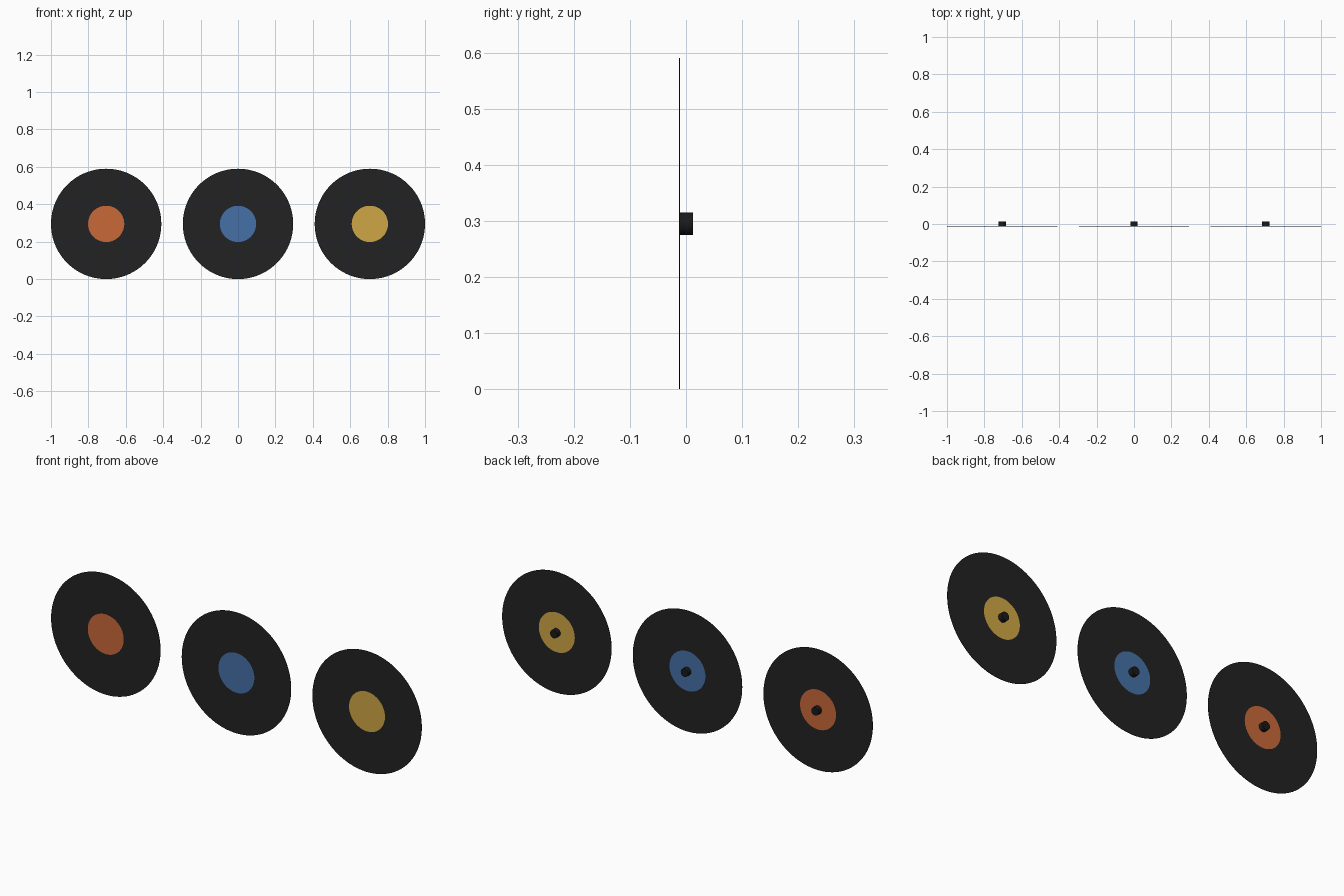
import bpy
import bmesh
from math import pi
from mathutils import Matrix, Vector

cube = bpy.data.objects.get("Cube")
if cube:
    bpy.data.objects.remove(cube)

RADIUS, LABEL, PEG = 0.295, 0.097, 0.02
FRONT, BACK, THICK = -0.0125, 0.0125, 0.0015


def material(name, rgb):
    mat = bpy.data.materials.new(name)
    mat.use_nodes = True
    colour = (*rgb, 1)
    mat.diffuse_color = colour
    mat.node_tree.nodes["Principled BSDF"].inputs["Base Color"].default_value = colour
    return mat


def cylinder(bm, radius, y0, y1, sides):
    # Solid cylinder running along y
    place = Matrix.Translation((0, (y0 + y1) / 2, 0)) @ Matrix.Rotation(pi / 2, 4, "X")
    bmesh.ops.create_cone(bm, cap_ends=True, segments=sides, radius1=radius,
                          radius2=radius, depth=y1 - y0, matrix=place)


def add_object(name, bm, x, mats):
    mesh = bpy.data.meshes.new(name)
    bm.to_mesh(mesh)
    bm.free()
    for mat in mats:
        mesh.materials.append(mat)
    obj = bpy.data.objects.new(name, mesh)
    obj.location = (x, 0, RADIUS)
    bpy.context.collection.objects.link(obj)
    bpy.ops.object.select_all(action="DESELECT")
    obj.select_set(True)
    bpy.context.view_layer.objects.active = obj
    bpy.ops.object.shade_smooth_by_angle()


black = material("black_vinyl", (0.016, 0.016, 0.016))
peg_black = material("peg_black", (0.01, 0.01, 0.011))
labels = {
    "right": (-1, material("orange_label", (0.58, 0.14, 0.04))),
    "middle": (0, material("blue_label", (0.06, 0.16, 0.38))),
    "left": (1, material("yellow_label", (0.62, 0.38, 0.06))),
}

for side, (step, label_mat) in labels.items():
    x = step * (1 - RADIUS)

    # Thin record with a round label inset on both faces
    bm = bmesh.new()
    cylinder(bm, RADIUS, FRONT, FRONT + THICK, 96)
    caps = [f for f in bm.faces if len(f.verts) > 4]
    bmesh.ops.inset_individual(bm, faces=caps, thickness=RADIUS - LABEL)
    for face in caps:
        face.material_index = 1
    add_object(side + "_record", bm, x, [black, label_mat])

    # Wall peg behind the record
    bm = bmesh.new()
    cylinder(bm, PEG, FRONT + THICK / 2, BACK, 16)
    add_object(side + "_peg", bm, x, [peg_black])
